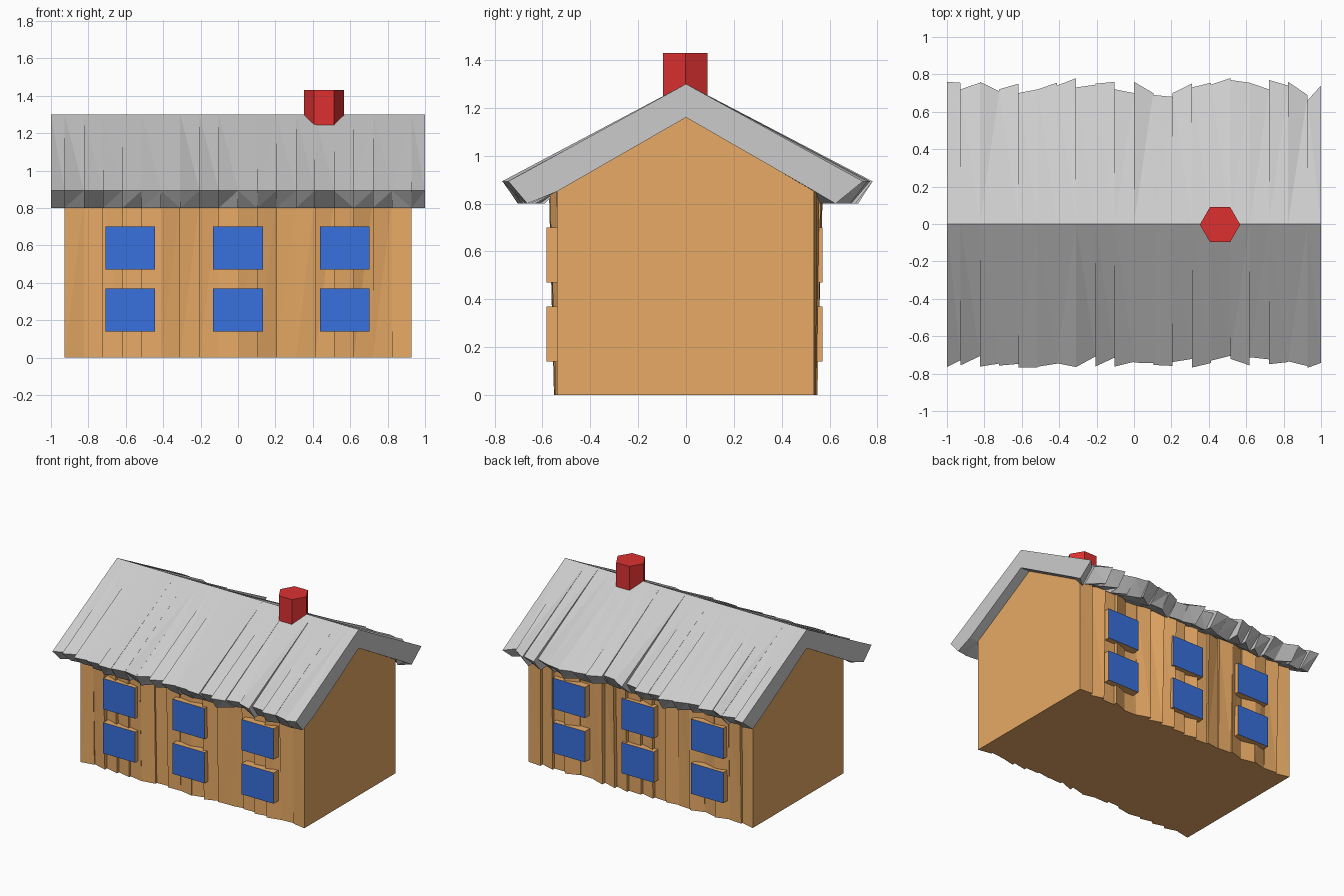
import bpy, bmesh, math, random

if "Cube" in bpy.data.objects:
    bpy.data.objects.remove(bpy.data.objects["Cube"])
random.seed(4)

def material(name, rgb):
    m = bpy.data.materials.new(name)
    m.diffuse_color = (*rgb, 1)
    m.use_nodes = True
    m.node_tree.nodes["Principled BSDF"].inputs["Base Color"].default_value = m.diffuse_color
    return m

ORANGE = material("orange", (0.8, 0.4, 0.13))
BLUE = material("blue", (0.04, 0.16, 0.72))
RED = material("red", (0.72, 0.03, 0.03))

def finish(bm, name, mats=()):
    bmesh.ops.recalc_face_normals(bm, faces=bm.faces[:])
    me = bpy.data.meshes.new(name)
    bm.to_mesh(me)
    bm.free()
    for m in mats:
        me.materials.append(m)
    ob = bpy.data.objects.new(name, me)
    bpy.context.collection.objects.link(ob)
    return ob

def loft(sections, name, mats=()):
    """Skin a list of (x, [(y, z), ...]) sections and cap both ends."""
    bm = bmesh.new()
    rings = [[bm.verts.new((x, y, z)) for y, z in prof] for x, prof in sections]
    n = len(rings[0])
    for a, b in zip(rings, rings[1:]):
        for i in range(n):
            j = (i + 1) % n
            bm.faces.new((a[i], a[j], b[j], b[i]))
    bm.faces.new(rings[0])
    bm.faces.new(rings[-1])
    bmesh.ops.remove_doubles(bm, verts=bm.verts[:], dist=0.0002)
    bmesh.ops.triangulate(bm, faces=[f for f in bm.faces if len(f.verts) == 4])
    return finish(bm, name, mats)

# Plank boundaries, every board has its own left and right section
planks = [-0.927 + i * 0.103 for i in range(19)]

# Walls: gabled boards with uneven faces
def wall_profile(jitter=True):
    r = (lambda: random.uniform(-0.03, 0.015)) if jitter else (lambda: 0)
    f, b = 0.54 + r(), 0.535 + r()
    ft, bt = (f + random.uniform(0, 0.025), b + random.uniform(0, 0.025)) if jitter else (f, b)
    return [(-f, 0), (-ft, 0.852), (0, 1.162), (bt, 0.852), (b, 0)]

walls = []
for i, (x0, x1) in enumerate(zip(planks, planks[1:])):
    walls += [(x0, wall_profile(i > 0)), (x1, wall_profile(i < 17))]
loft(walls, "plank_walls", [ORANGE])

# Roof: overhanging strips with ragged eaves (left, right reach of each strip)
back = [.76, .755, .72, .755, .76, .71, .72, .75, .70, .72, .72, .755, .74, .78,
        .73, .745, .75, .76, .72, .70, .76, .70, .69, .68, .70, .75, .73, .755,
        .745, .78, .77, .755, .755, .72, .77, .74, .76, .69, .66, .74]

def roof_profile(b):
    f = random.uniform(0.70, 0.77)
    fl, bl = f - random.uniform(0.06, 0.12), b - random.uniform(0.06, 0.12)
    return [(0, 1.30), (-f, 0.893), (-fl, 0.80), (-0.54, 0.85),
            (0, 1.16), (0.54, 0.85), (bl, 0.80), (b, 0.893)]

edges = [-1] + planks + [1]
roof = []
for i, (x0, x1) in enumerate(zip(edges, edges[1:])):
    roof += [(x0, roof_profile(back[2 * i])), (x1, roof_profile(back[2 * i + 1]))]
loft(roof, "strip_roof")

# Windows: orange boxes with a blue outer pane, front and back
def window(x, z, side):
    bm = bmesh.new()
    bmesh.ops.create_cube(bm, size=1)
    outer = 0.583 if side < 0 else 0.57
    for v in bm.verts:
        v.co = (x + v.co.x * 0.265, side * (outer if v.co.y * side > 0 else 0.49), z + v.co.z * 0.23)
    bm.normal_update()
    for f in bm.faces:
        f.material_index = 1 if f.normal.y * side > 0.5 else 0
    finish(bm, "window", [ORANGE, BLUE])

for side in (-1, 1):
    for x in (-0.575, 0, 0.57):
        for z in (0.255, 0.585):
            window(x, z, side)

# Chimney: hexagonal stack through the ridge
bpy.ops.mesh.primitive_cylinder_add(vertices=6, radius=0.108, depth=0.23,
                                    location=(0.46, -0.003, 1.315), rotation=(0, 0, math.pi / 6))
chimney = bpy.context.object
chimney.name = "chimney"
chimney.data.materials.append(RED)
